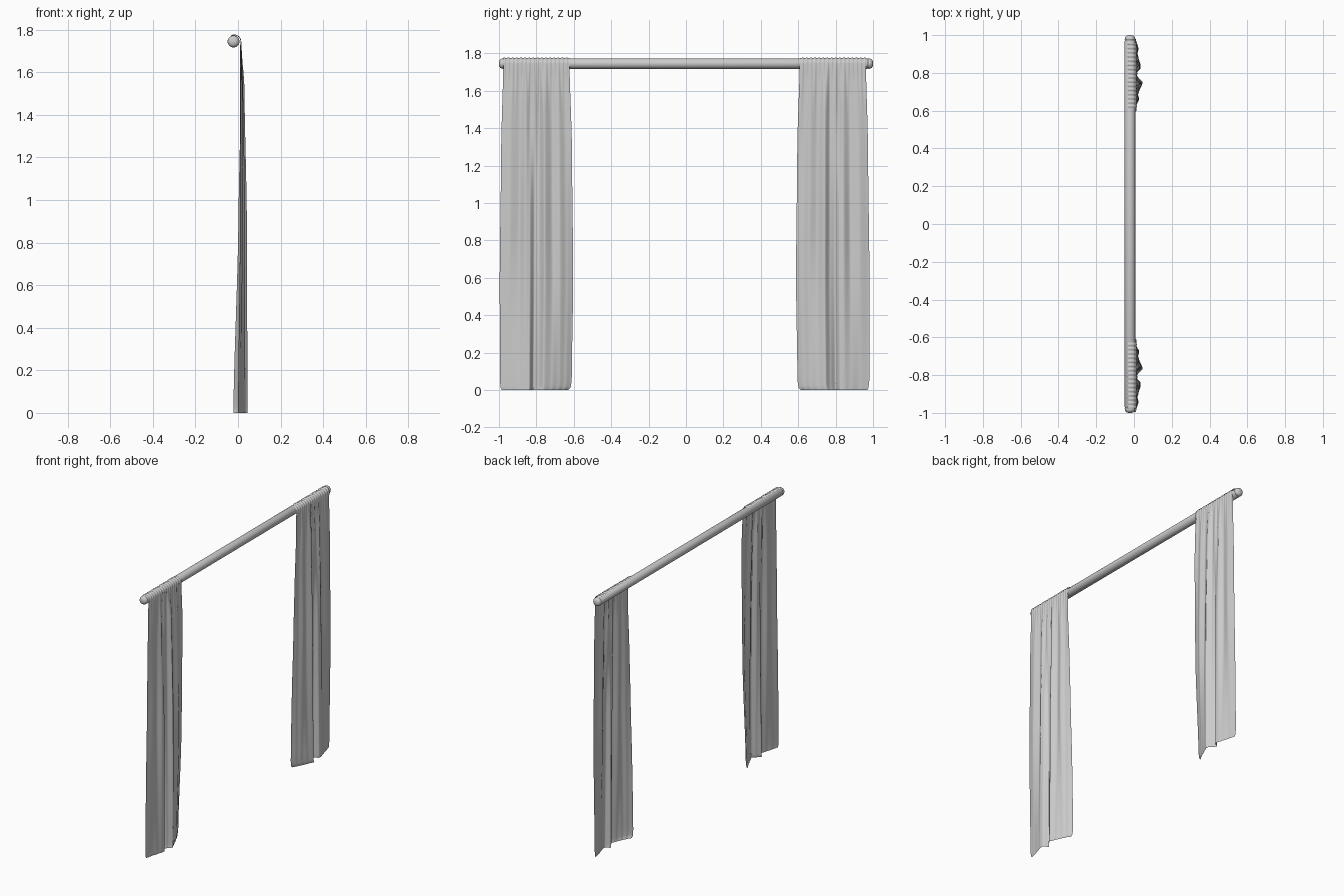
import bpy, bmesh, math

cube = bpy.data.objects.get("Cube")
if cube:
    bpy.data.objects.remove(cube, do_unlink=True)

grey = bpy.data.materials.new("plain_grey")
grey.use_nodes = True
grey.diffuse_color = (0.6, 0.6, 0.6, 1)
grey.node_tree.nodes["Principled BSDF"].inputs["Base Color"].default_value = (0.6, 0.6, 0.6, 1)

ROD_X, ROD_Z, ROD_R = -0.021, 1.745, 0.028


def finish(bm, name, angle):
    bmesh.ops.recalc_face_normals(bm, faces=bm.faces)
    mesh = bpy.data.meshes.new(name)
    bm.to_mesh(mesh)
    bm.free()
    obj = bpy.data.objects.new(name, mesh)
    bpy.context.collection.objects.link(obj)
    mesh.materials.append(grey)
    bpy.ops.object.select_all(action="DESELECT")
    obj.select_set(True)
    bpy.context.view_layer.objects.active = obj
    bpy.ops.object.shade_smooth_by_angle(angle=math.radians(angle))
    return obj


def sample(knots, values, t):
    """Ease between neighbouring values."""
    for i in range(len(knots) - 1):
        if t <= knots[i + 1]:
            f = max(0, (t - knots[i]) / (knots[i + 1] - knots[i]))
            f = 0.5 * f + 0.5 * f * f * (3 - 2 * f)
            return values[i] + (values[i + 1] - values[i]) * f
    return values[-1]


# Rod with rounded end caps, turned about its own axis
def make_rod():
    half = [(1.0, 0), (0.999, 0.014), (0.994, 0.022), (0.986, 0.027),
            (0.978, ROD_R), (0.974, 0.026), (0.97, ROD_R)]
    profile = half + [(-y, r) for y, r in reversed(half)]
    bm = bmesh.new()
    verts = [bm.verts.new((ROD_X + r, y, ROD_Z)) for y, r in profile]
    edges = [bm.edges.new(pair) for pair in zip(verts, verts[1:])]
    bmesh.ops.spin(bm, geom=verts + edges, cent=(ROD_X, 0, ROD_Z),
                   axis=(0, 1, 0), angle=math.tau, steps=32)
    bmesh.ops.remove_doubles(bm, verts=bm.verts, dist=0.0002)
    finish(bm, "curtain_rod", 50)


# Fold depth across the cloth at four heights, in hundredths
ACROSS = [0, .13, .26, .35, .41, .47, .54, .61, .72, .82, .91, 1]
HEIGHTS = [0, 0.9, 1.55, 1.72]
FOLDS = [
    [0, 1, 2.4, 3.4, 3.5, .2, 2.2, 4.5, 2.8, 1.2, -.4, -2.2],
    [1, 2.4, 1.2, 3.4, 3, .9, 1.6, 4.2, 1.8, 2.8, 1.2, .2],
    [1.1, 2, 1, 2.4, 1.2, 1.9, 1, 3, 1.2, 2.2, 1, 1.4],
    [1, 1.3, 1, 1.5, 1, 1.4, 1, 1.7, 1.1, 1.4, 1, 1.2],
]
EDGE_Z = [0, 0.012, 0.05, 0.6, 1.3, 1.775]
OUTER = [0.985, 0.991, 0.995, 0.996, 0.988, 0.976]
INNER = [0.628, 0.617, 0.611, 0.603, 0.61, 0.624]
COLUMNS = 120


def cloth_point(u, z):
    y = sample(EDGE_Z, OUTER, z) * (1 - u) + sample(EDGE_Z, INNER, z) * u
    x = sample(HEIGHTS, [sample(ACROSS, row, u) for row in FOLDS], z) / 100
    gather = max(0, (z - 1.35) / 0.4) ** 2
    return x + 0.002 * gather * math.sin(u * 100), y


# Hanging cloth whose top wraps over the rod
def make_curtain(name, side, shift):
    levels = [0, 0.004, 0.012, 0.025, 0.05] + [0.1 + 0.05 * i for i in range(33)]
    bm = bmesh.new()
    rows = []
    for z in levels:
        row = []
        for i in range(COLUMNS + 1):
            x, y = cloth_point(i / COLUMNS, z)
            row.append(bm.verts.new((x, side * y + shift, z)))
        rows.append(row)
    for step in range(9):
        a = math.radians(step * 14)
        row = []
        for i in range(COLUMNS + 1):
            u = i / COLUMNS
            y = cloth_point(u, ROD_Z)[1]
            r = ROD_R + 0.0025 + 0.0018 * math.sin(u * 100) + 0.004 * max(0, math.cos(a))
            row.append(bm.verts.new((ROD_X + r * math.cos(a), side * y + shift,
                                     ROD_Z + r * math.sin(a))))
        rows.append(row)
    for low, high in zip(rows, rows[1:]):
        for i in range(COLUMNS):
            bm.faces.new((low[i], low[i + 1], high[i + 1], high[i]))
    obj = finish(bm, name, 60)
    # Keep the outer side of the cloth facing the room
    if sum(p.normal.x * p.area for p in obj.data.polygons) < 0:
        obj.data.flip_normals()


make_rod()
make_curtain("right_curtain", -1, 0)
make_curtain("left_curtain", 1, -0.015)
